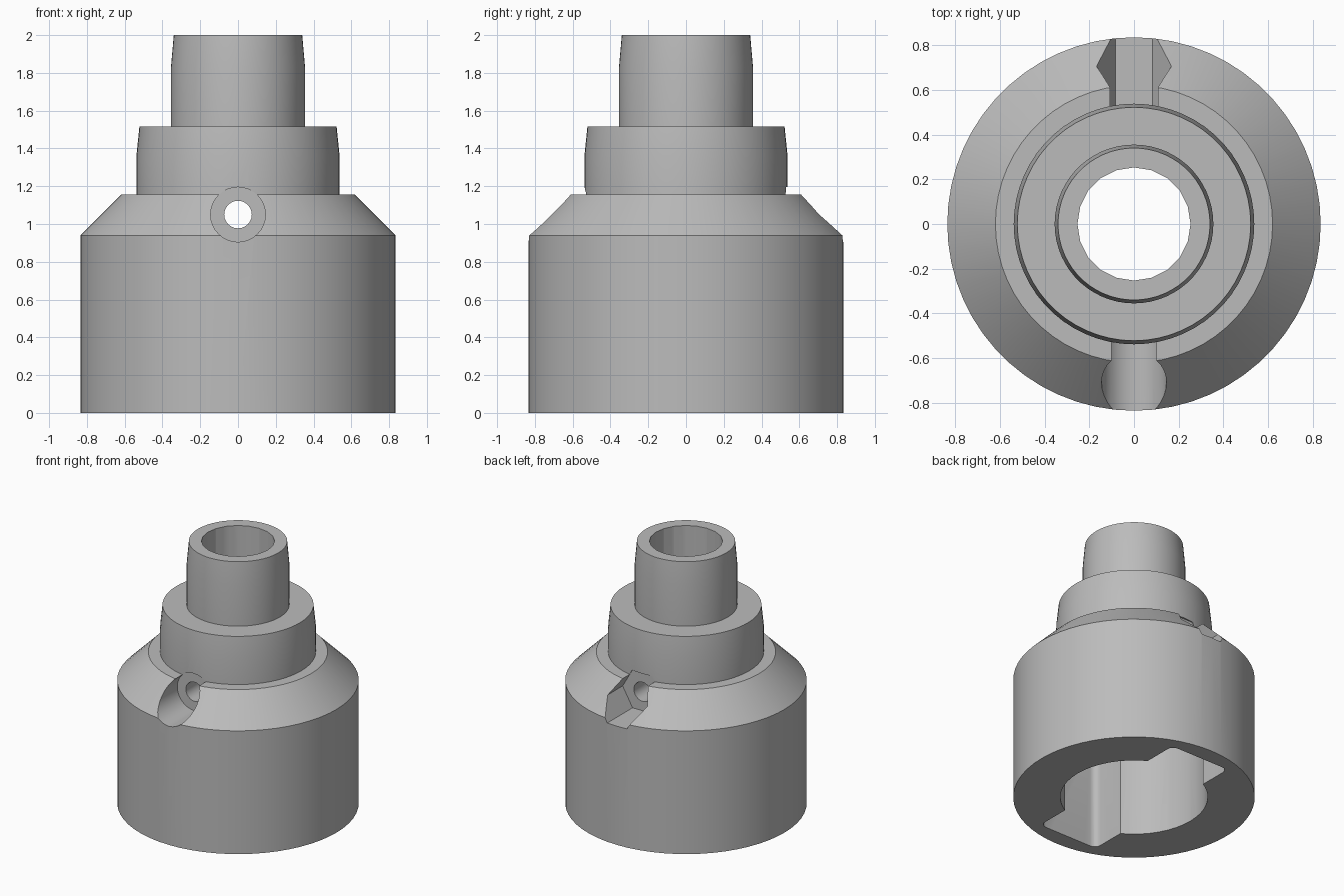
import bpy, bmesh, math
from mathutils import Matrix

cube = bpy.data.objects.get("Cube")
if cube:
    bpy.data.objects.remove(cube, do_unlink=True)

grey = bpy.data.materials.new("plain_grey")
grey.use_nodes = True
colour = (0.5, 0.5, 0.5, 1)
grey.diffuse_color = colour
grey.node_tree.nodes["Principled BSDF"].inputs["Base Color"].default_value = colour


def new_object(name, bm):
    bmesh.ops.recalc_face_normals(bm, faces=bm.faces)
    mesh = bpy.data.meshes.new(name)
    bm.to_mesh(mesh)
    bm.free()
    mesh.materials.append(grey)
    obj = bpy.data.objects.new(name, mesh)
    bpy.context.collection.objects.link(obj)
    return obj


def lathe(name, profile, steps):
    """Spin a profile that starts and ends on the z axis."""
    bm = bmesh.new()
    verts = [bm.verts.new((r, 0, z)) for r, z in profile]
    edges = [bm.edges.new(pair) for pair in zip(verts, verts[1:])]
    bmesh.ops.spin(bm, geom=verts + edges, axis=(0, 0, 1), cent=(0, 0, 0),
                   angle=math.tau, steps=steps)
    bmesh.ops.remove_doubles(bm, verts=bm.verts, dist=1e-4)
    return new_object(name, bm)


def rod(name, radius, y0, y1, z, sides):
    """Prism along y, with a corner straight up and down."""
    bm = bmesh.new()
    place = (Matrix.Translation((0, (y0 + y1) / 2, z))
             @ Matrix.Rotation(math.pi / 2, 4, 'X')
             @ Matrix.Rotation(math.pi / 2, 4, 'Z'))
    bmesh.ops.create_cone(bm, cap_ends=True, segments=sides, radius1=radius,
                          radius2=radius, depth=abs(y1 - y0), matrix=place)
    return new_object(name, bm)


def rounded_block(name, size, centre, radius):
    """Box with its four upright edges rounded."""
    bm = bmesh.new()
    bmesh.ops.create_cube(bm, size=1, matrix=Matrix.Translation(centre)
                          @ Matrix.Diagonal((*size, 1)))
    upright = [e for e in bm.edges
               if abs(e.verts[0].co.z - e.verts[1].co.z) > 0.1]
    bmesh.ops.bevel(bm, geom=upright, offset=radius, segments=5,
                    profile=0.5, affect='EDGES')
    return new_object(name, bm)


# Stepped outer body with tapered collar and stem
body = lathe("stepped_body", [
    (0, 0), (0.835, 0), (0.835, 0.94), (0.62, 1.155), (0.538, 1.155),
    (0.538, 1.36), (0.522, 1.515), (0.355, 1.515), (0.355, 1.83),
    (0.34, 2), (0, 2)], 60)

# Central bore, socket with two side slots, cross hole and screw pockets
floor, screw_z, cavity = 0.525, 1.05, 0.78
cutters = [
    lathe("shaft_bore", [(0, -0.2), (0.253, -0.2), (0.253, 2.2), (0, 2.2)], 20),
    lathe("socket", [(0, -0.1), (0.51, -0.1), (0.51, cavity), (0, cavity)], 48),
    rounded_block("slots", (0.5, 1.42, cavity + 0.15),
                  (0, 0, (cavity - 0.15) / 2), 0.05),
    rod("cross_hole", 0.073, -1, 1, screw_z, 24),
    rod("round_pocket", 0.145, -1, -floor, screw_z, 32),
    rod("hex_pocket", 0.167, floor, 1, screw_z, 6),
]

bpy.context.view_layer.objects.active = body
for cutter in cutters:
    cutter.hide_render = True
    mod = body.modifiers.new(cutter.name, 'BOOLEAN')
    mod.operation = 'DIFFERENCE'
    mod.solver = 'EXACT'
    mod.object = cutter
    bpy.ops.object.modifier_apply(modifier=mod.name)
    bpy.data.objects.remove(cutter, do_unlink=True)

# Smooth the round walls, keep the machined edges sharp
for obj in bpy.context.selected_objects:
    obj.select_set(False)
body.select_set(True)
bpy.ops.object.shade_smooth_by_angle(angle=math.radians(25))
